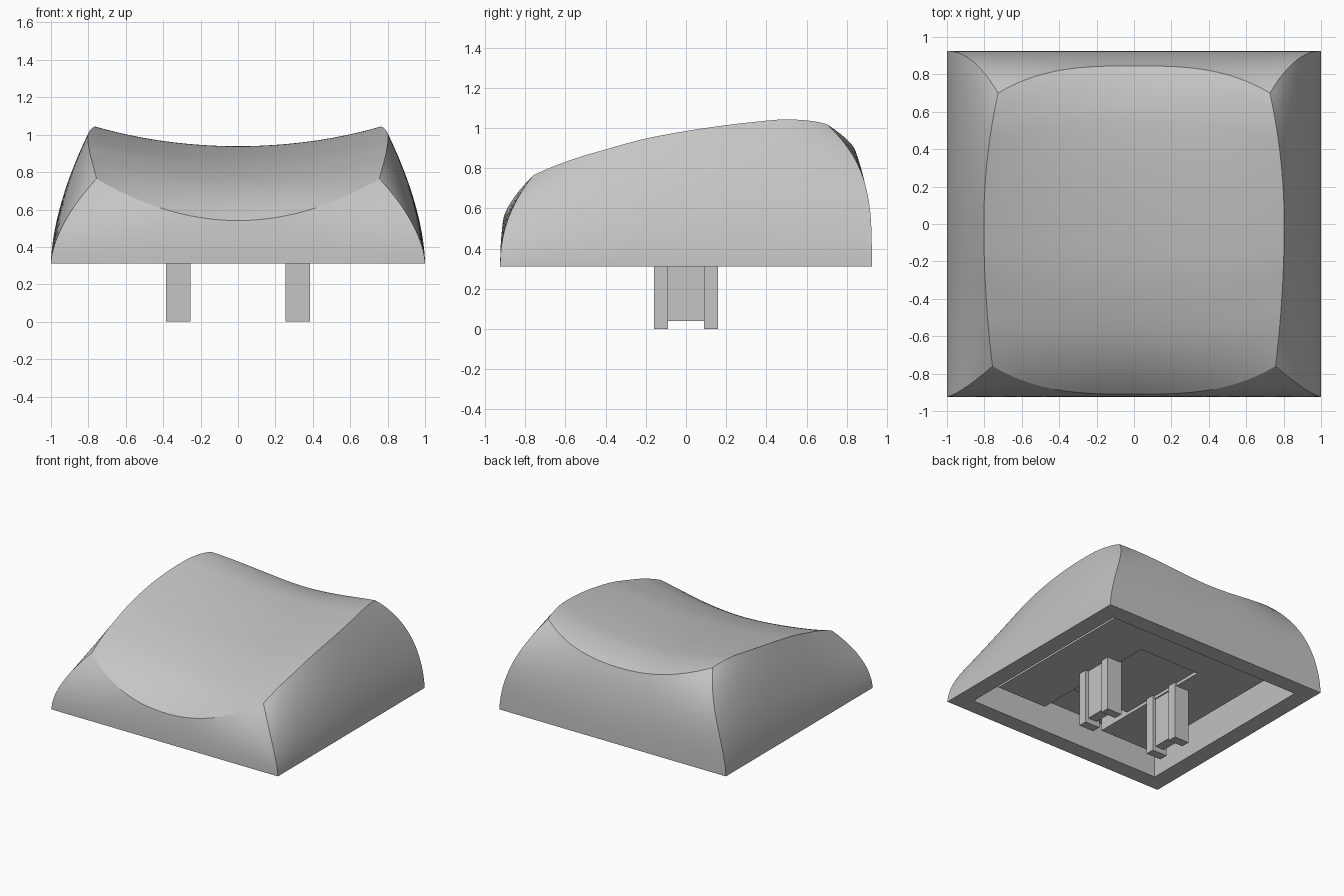
import bpy, bmesh
from mathutils import Vector

N, RINGS = 48, 18          # dish grid divisions and wall rings
BASE_Z, BASE_Y = 0.31, 0.925

if "Cube" in bpy.data.objects:
    bpy.data.objects.remove(bpy.data.objects["Cube"], do_unlink=True)

grey = bpy.data.materials.new("grey plastic")
grey.use_nodes = True
grey.diffuse_color = (0.56, 0.56, 0.56, 1)
grey.node_tree.nodes["Principled BSDF"].inputs["Base Color"].default_value = grey.diffuse_color


def make_object(name, bm):
    bmesh.ops.recalc_face_normals(bm, faces=bm.faces)
    mesh = bpy.data.meshes.new(name)
    bm.to_mesh(mesh)
    bm.free()
    mesh.materials.append(grey)
    obj = bpy.data.objects.new(name, mesh)
    bpy.context.collection.objects.link(obj)
    return obj


def add_box(bm, low, high, taper=(1, 1)):
    """Box between two corners, with its top scaled about its centre."""
    low, high = Vector(low), Vector(high)
    verts = bmesh.ops.create_cube(bm, size=1)["verts"]
    for v in verts:
        if v.co.z > 0:
            v.co.x *= taper[0]
            v.co.y *= taper[1]
    bmesh.ops.scale(bm, vec=high - low, verts=verts)
    bmesh.ops.translate(bm, vec=(low + high) / 2, verts=verts)


# Height of the side rims, evenly spaced from front to back
RIM = [0.765, 0.84, 0.895, 0.945, 0.98, 1.008, 1.03, 1.043, 1.02]


def rim_height(v):
    s = (v + 1) / 2 * (len(RIM) - 1)
    i = min(int(s), len(RIM) - 2)
    t = s - i
    b, c = RIM[i], RIM[i + 1]
    a = RIM[i - 1] if i else 2 * b - c - 0.03
    d = RIM[i + 2] if i + 2 < len(RIM) else c - 0.08
    return b + t / 2 * (c - a + t * (2 * a - 5 * b + 4 * c - d + t * (3 * (b - c) + d - a)))


def dish(u, v):
    """Scooped top: u runs left-right and v front-back, both -1 to 1."""
    f = (v + 1) / 2
    side_y = -0.76 + 1.46 * f
    half = 0.803 - (0.083 if v > 0 else 0.043) * (side_y / 0.73) ** 2
    bow = abs(u) ** 3
    front, back = -0.91 + 0.15 * bow, 0.845 - 0.145 * bow
    depth = 0.094 + (0.046 if v > 0 else 0.13) * abs(v) ** 4
    return Vector((u * half, front + (back - front) * f, rim_height(v) - depth * (1 - u * u)))


def wall(u, v, t):
    """Bulging wall from the base (t = 0) to the dish rim (t = 1)."""
    rim = dish(u, v)
    f = (v + 1) / 2
    power = 2.2 + f * (0.3 + u * u)
    x, y = u, v * BASE_Y
    return Vector((x + (rim.x - x) * t ** 1.7, y + (rim.y - y) * t ** power,
                   BASE_Z + (rim.z - BASE_Z) * t))


# Outer shell: dish grid, walls and flat underside
bm = bmesh.new()
axis = [2 * i / N - 1 for i in range(N + 1)]
grid = [[bm.verts.new(dish(u, v)) for u in axis] for v in axis]
for j in range(N):
    for i in range(N):
        bm.faces.new((grid[j][i], grid[j][i + 1], grid[j + 1][i + 1], grid[j + 1][i]))
loop = ([(i, 0) for i in range(N)] + [(N, j) for j in range(N)]
        + [(N - i, N) for i in range(N)] + [(0, N - j) for j in range(N)])
upper = [grid[j][i] for i, j in loop]
for k in range(RINGS - 1, -1, -1):
    lower = [bm.verts.new(wall(axis[i], axis[j], k / RINGS)) for i, j in loop]
    for q in range(len(loop)):
        r = (q + 1) % len(loop)
        bm.faces.new((lower[q], lower[r], upper[r], upper[q]))
    upper = lower
bm.faces.new(upper)
body = make_object("cap_body", bm)

# Hollow underside with steep walls
bm = bmesh.new()
add_box(bm, (-0.87, -0.8, 0.25), (0.87, 0.8, 0.55), (0.96, 0.96))
cutter = make_object("cavity_cutter", bm)
cutter.hide_render = True
mod = body.modifiers.new("cavity", 'BOOLEAN')
mod.operation, mod.solver, mod.object = 'DIFFERENCE', 'EXACT', cutter
bpy.context.view_layer.objects.active = body
bpy.ops.object.modifier_apply(modifier=mod.name)
bpy.data.objects.remove(cutter, do_unlink=True)

for o in bpy.context.selected_objects:
    o.select_set(False)
body.select_set(True)
bpy.ops.object.shade_smooth_by_angle(angle=0.45)

# Thick plate under the top: two side pads, a back bridge and a recessed middle
for name, low, high in (
        ("right_pad", (-0.71, -0.69, 0.435), (-0.27, 0.69, 0.58)),
        ("left_pad", (0.27, -0.69, 0.435), (0.71, 0.69, 0.58)),
        ("back_bridge", (-0.27, 0.4, 0.435), (0.27, 0.69, 0.58)),
        ("recessed_middle", (-0.27, -0.4, 0.46), (0.27, 0.4, 0.58))):
    bm = bmesh.new()
    add_box(bm, low, high)
    make_object(name, bm)

# Two mounting legs with end flanges and a shorter, thinner web
for name, x in (("right_leg", -0.32), ("left_leg", 0.32)):
    bm = bmesh.new()
    add_box(bm, (x - 0.04, -0.1, 0.04), (x + 0.04, 0.1, 0.48))
    for y in (-0.125, 0.125):
        add_box(bm, (x - 0.065, y - 0.035, 0), (x + 0.065, y + 0.035, 0.48))
    make_object(name, bm)
